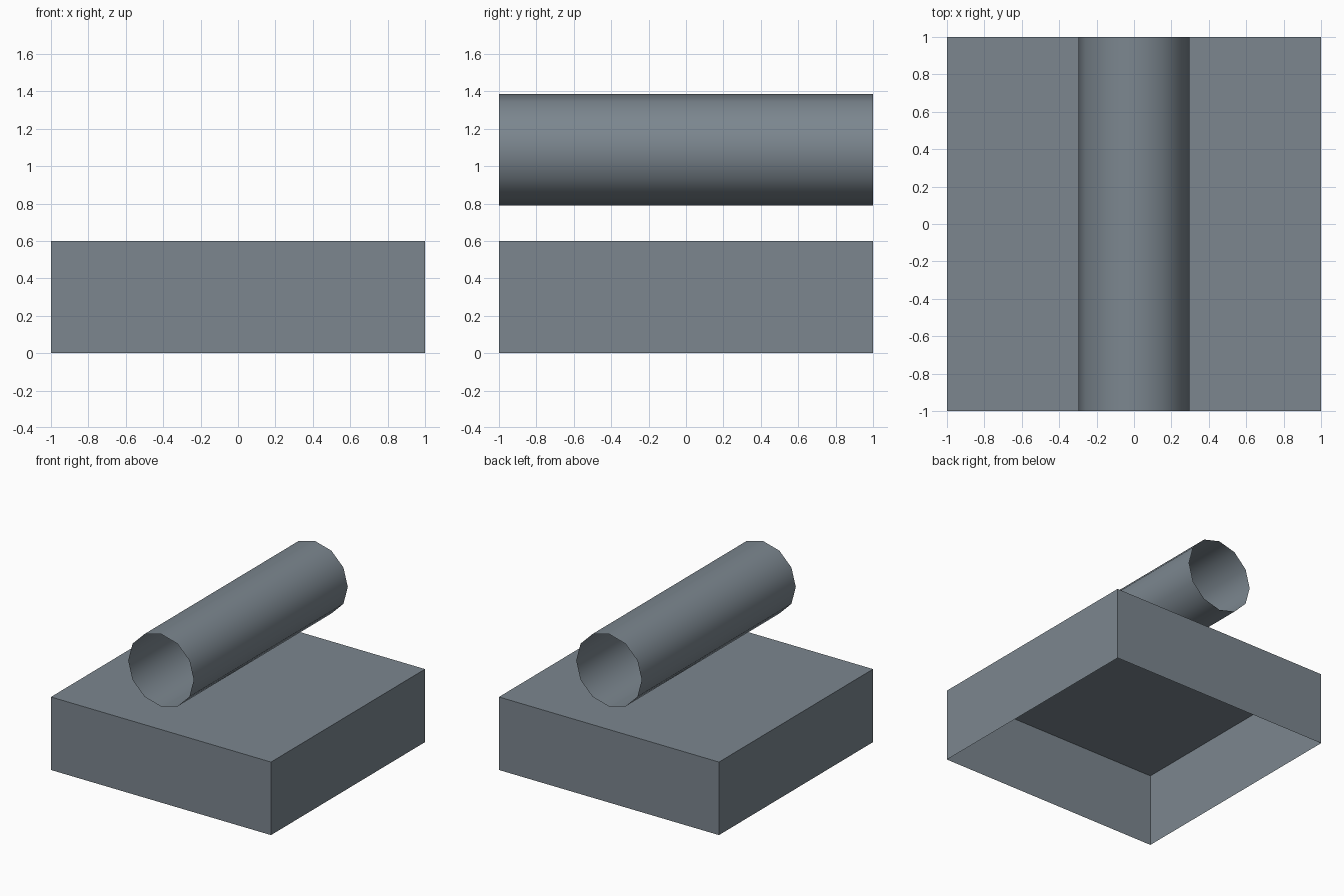
import bpy, bmesh, math
from mathutils import Matrix

if "Cube" in bpy.data.objects:
    bpy.data.objects.remove(bpy.data.objects["Cube"])

slate = bpy.data.materials.new("slate_grey")
slate.diffuse_color = (0.20, 0.24, 0.275, 1)
slate.use_nodes = True
slate.node_tree.nodes["Principled BSDF"].inputs["Base Color"].default_value = slate.diffuse_color


def add_object(name, bm):
    mesh = bpy.data.meshes.new(name)
    bm.to_mesh(mesh)
    bm.free()
    mesh.materials.append(slate)
    obj = bpy.data.objects.new(name, mesh)
    bpy.context.collection.objects.link(obj)
    return obj


# Base block: thin-walled box, open underneath
bm = bmesh.new()
bmesh.ops.create_cube(bm, size=1, matrix=Matrix.Translation((0, 0, 0.3)) @ Matrix.Diagonal((2, 2, 0.6, 1)))
bm.normal_update()
bottom = [f for f in bm.faces if f.normal.z < -0.5]
bmesh.ops.delete(bm, geom=bottom, context='FACES_ONLY')
add_object("base_block", bm)

# Floating tube: twelve sides, open at both ends, smooth shaded
bm = bmesh.new()
bmesh.ops.create_cone(bm, cap_ends=False, segments=12, radius1=0.298, radius2=0.298, depth=2,
                      matrix=Matrix.Translation((0, 0, 1.087)) @ Matrix.Rotation(math.pi / 2, 4, 'X'))
for f in bm.faces:
    f.smooth = True
add_object("tube", bm)
